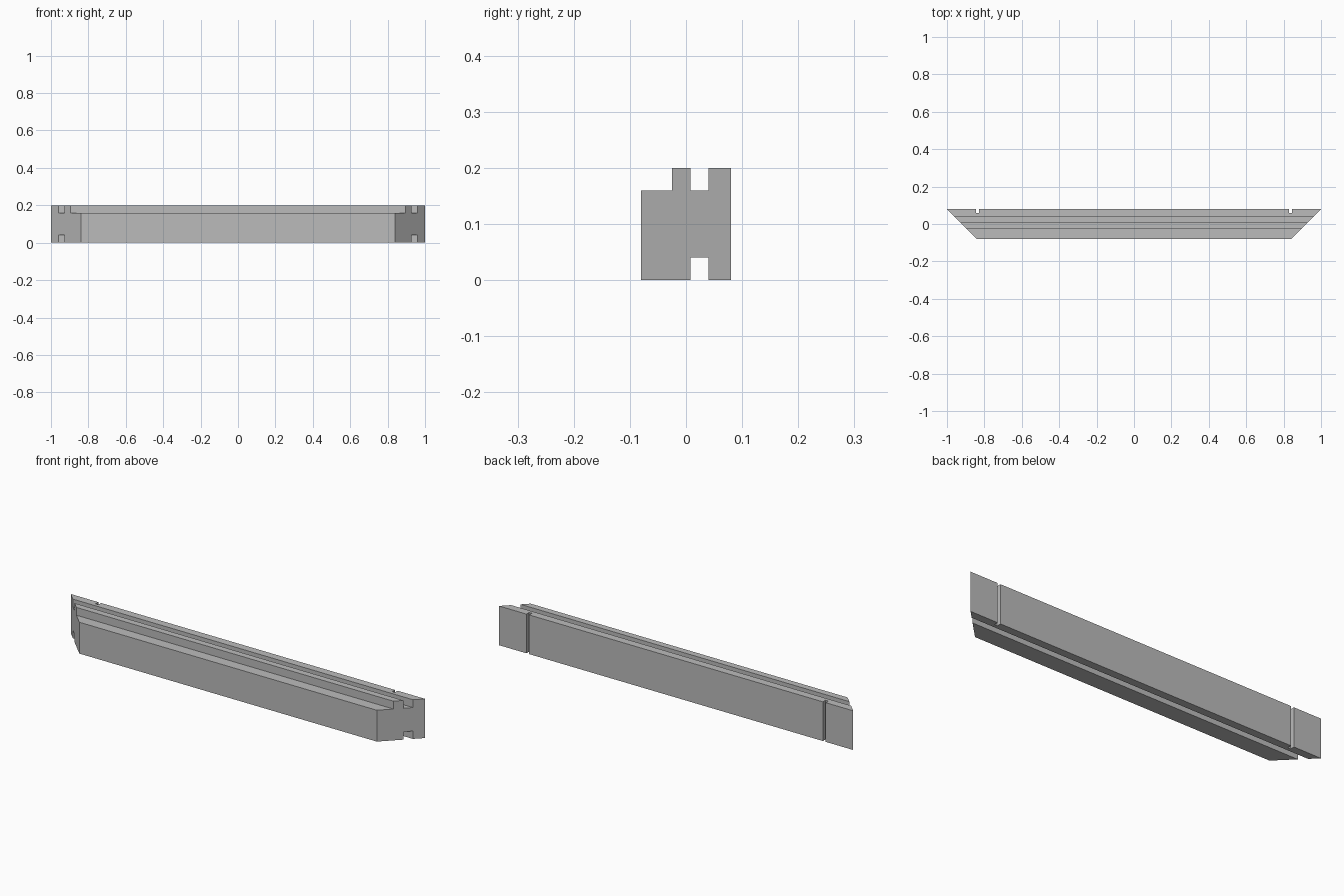
import bpy
import bmesh

if "Cube" in bpy.data.objects:
    bpy.data.objects.remove(bpy.data.objects["Cube"], do_unlink=True)

# Single plain grey
GREY = (0.5, 0.5, 0.5, 1.0)
grey = bpy.data.materials.new("plain_grey")
grey.use_nodes = True
grey.diffuse_color = GREY
grey.node_tree.nodes["Principled BSDF"].inputs["Base Color"].default_value = GREY

# Cross-section (y, z): stepped front edge, grooves above and below
GROOVE = (0.008, 0.04)
PROFILE = [(-0.08, 0), (GROOVE[0], 0), (GROOVE[0], 0.04), (GROOVE[1], 0.04),
           (GROOVE[1], 0), (0.08, 0), (0.08, 0.2), (GROOVE[1], 0.2),
           (GROOVE[1], 0.16), (GROOVE[0], 0.16), (GROOVE[0], 0.2),
           (-0.025, 0.2), (-0.025, 0.16), (-0.08, 0.16)]


def mitre(y):
    """Half length of the rail at depth y, for 45 degree ends."""
    return 0.92 + y


# Mitred rail
bm = bmesh.new()
left = [bm.verts.new((mitre(y), y, z)) for y, z in PROFILE]
right = [bm.verts.new((-mitre(y), y, z)) for y, z in PROFILE]
bm.faces.new(left)
bm.faces.new(right[::-1])
for i in range(len(PROFILE)):
    j = (i + 1) % len(PROFILE)
    bm.faces.new((left[i], right[i], right[j], left[j]))
bmesh.ops.recalc_face_normals(bm, faces=bm.faces)
mesh = bpy.data.meshes.new("mitred_rail")
bm.to_mesh(mesh)
bm.free()
mesh.materials.append(grey)
rail = bpy.data.objects.new("mitred_rail", mesh)
bpy.context.collection.objects.link(rail)

# Upright slots in the back face
for side in (-1, 1):
    bpy.ops.mesh.primitive_cube_add(size=1, location=(side * 0.837, 0.08, 0.1))
    cutter = bpy.context.object
    cutter.name = "slot_cutter"
    cutter.scale = (0.016, 0.044, 0.3)
    cutter.hide_render = True
    cut = rail.modifiers.new("slot", "BOOLEAN")
    cut.operation = "DIFFERENCE"
    cut.solver = "EXACT"
    cut.object = cutter
    bpy.context.view_layer.objects.active = rail
    bpy.ops.object.modifier_apply(modifier=cut.name)
    bpy.data.objects.remove(cutter, do_unlink=True)
